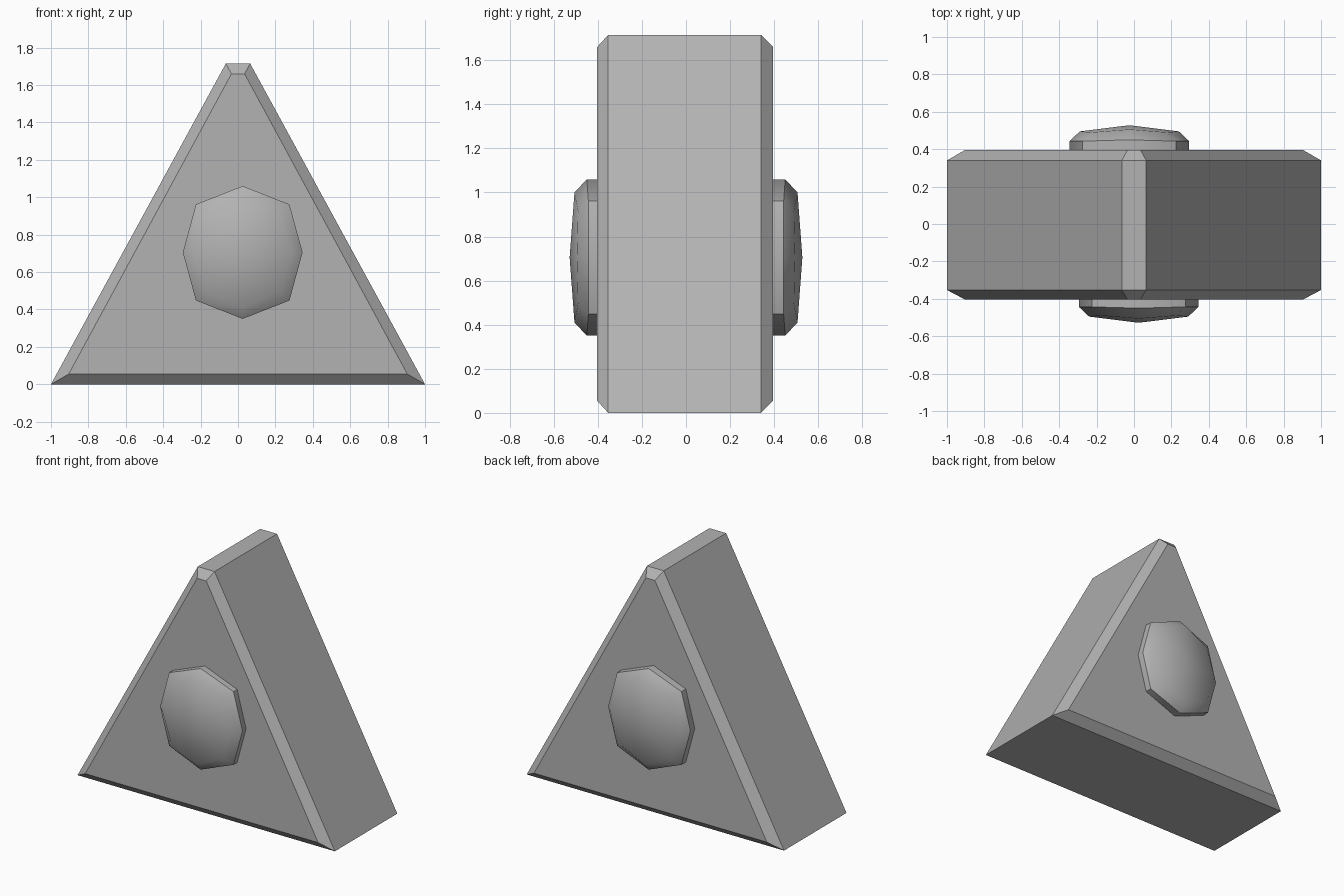
import bpy, bmesh, math

if "Cube" in bpy.data.objects:
    bpy.data.objects.remove(bpy.data.objects["Cube"], do_unlink=True)

grey = bpy.data.materials.new("plain grey")
grey.use_nodes = True
grey.diffuse_color = (0.45, 0.45, 0.45, 1)
grey.node_tree.nodes["Principled BSDF"].inputs["Base Color"].default_value = grey.diffuse_color


def loft(name, rings, tip=None):
    """Skin matching rings of points; close the start flat, the end flat or to a tip."""
    bm = bmesh.new()
    loops = [[bm.verts.new(p) for p in ring] for ring in rings]
    n = len(loops[0])
    for a, b in zip(loops, loops[1:]):
        for i in range(n):
            j = (i + 1) % n
            bm.faces.new((a[i], a[j], b[j], b[i]))
    bm.faces.new(loops[0])
    if tip:
        t = bm.verts.new(tip)
        for i in range(n):
            bm.faces.new((loops[-1][i], loops[-1][(i + 1) % n], t))
    else:
        bm.faces.new(loops[-1])
    bmesh.ops.recalc_face_normals(bm, faces=bm.faces)
    mesh = bpy.data.meshes.new(name)
    bm.to_mesh(mesh)
    bm.free()
    mesh.materials.append(grey)
    obj = bpy.data.objects.new(name, mesh)
    bpy.context.collection.objects.link(obj)
    return obj


# Triangular block with chamfered rims and a clipped apex
def outline(y, base, apex, low, high):
    return [(-base, y, low), (base, y, low), (apex, y, high), (-apex, y, high)]


inner = (0.905, 0.035, 0.055, 1.66)
outer = (1.0, 0.065, 0.0, 1.715)
loft("triangular_block", [outline(-0.403, *inner), outline(-0.353, *outer),
                          outline(0.34, *outer), outline(0.395, *inner)])


# Domed eight-sided buttons, one on each face
def button(name, side):
    cx, cz = -0.025 * side, 0.705

    def ring(across, corner_x, corner_z, up, y_side, y_corner, y_up):
        pts = []
        for i in range(8):
            a = i * math.pi / 4
            sx, sz = round(math.cos(a)), round(math.sin(a))
            if sx and sz:
                x, z, y = corner_x, corner_z, y_corner
            elif sx:
                x, z, y = across, 0, y_side
            else:
                x, z, y = 0, up, y_up
            pts.append((cx + sx * x, side * y, cz + sz * z))
        return pts

    rings = [ring(0.32, 0.25, 0.257, 0.355, 0.38, 0.38, 0.38),
             ring(0.32, 0.25, 0.257, 0.355, 0.443, 0.443, 0.45),
             ring(0.265, 0.2, 0.21, 0.295, 0.495, 0.49, 0.506)]
    obj = loft(name, rings, tip=(cx, side * 0.528, cz))
    bpy.ops.object.select_all(action="DESELECT")
    obj.select_set(True)
    bpy.context.view_layer.objects.active = obj
    bpy.ops.object.shade_smooth_by_angle(angle=math.radians(47))


button("front_button", -1)
button("back_button", 1)
